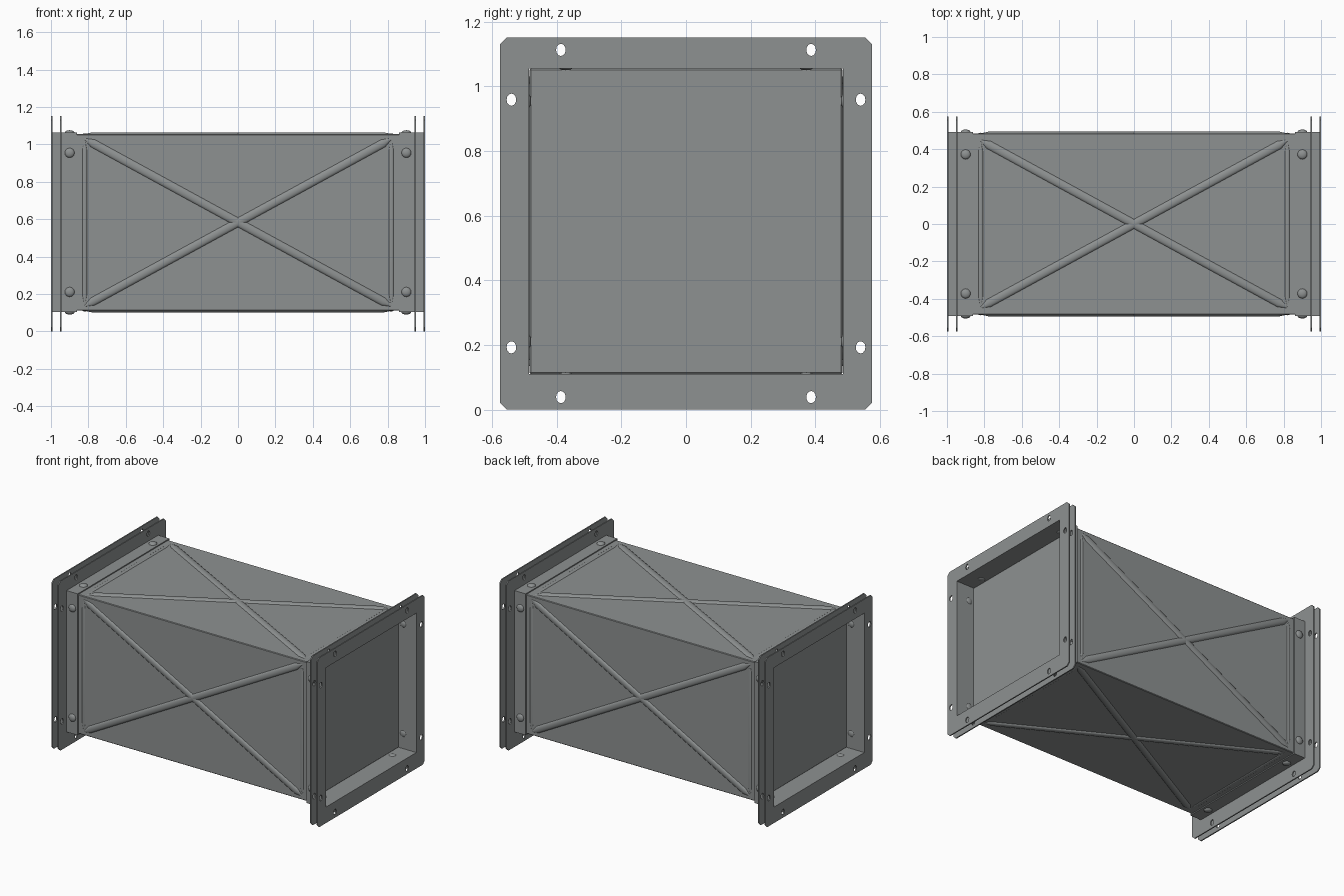
import bpy, bmesh, math
from mathutils import Matrix, Vector

if "Cube" in bpy.data.objects:
    bpy.data.objects.remove(bpy.data.objects["Cube"])

metal = bpy.data.materials.new("galvanised_grey")
metal.diffuse_color = (0.27, 0.285, 0.285, 1)
metal.use_nodes = True
metal.node_tree.nodes["Principled BSDF"].inputs["Base Color"].default_value = metal.diffuse_color

HY, HZ = 0.484, 0.472      # duct half width and half height
CZ = 0.583                 # duct axis height


def finish(name, bm):
    bmesh.ops.recalc_face_normals(bm, faces=bm.faces)
    me = bpy.data.meshes.new(name)
    bm.to_mesh(me)
    bm.free()
    me.materials.append(metal)
    ob = bpy.data.objects.new(name, me)
    bpy.context.collection.objects.link(ob)
    bpy.context.view_layer.objects.active = ob
    ob.select_set(True)
    bpy.ops.object.shade_smooth_by_angle(angle=math.radians(35))
    ob.select_set(False)
    return ob


def side_matrix(k):
    """Panel frame: u along the duct, v across it, h outwards."""
    dist = HY if k % 2 == 0 else HZ
    front = Matrix(((1, 0, 0), (0, 0, -1), (0, 1, 0))).to_4x4()
    return (Matrix.Translation((0, 0, CZ)) @ Matrix.Rotation(k * math.pi / 2, 4, 'X')
            @ front @ Matrix.Translation((0, 0, dist)))


def ridge(bm, a, b, width, height, m):
    """Rounded pressed ridge with tapered ends."""
    a, b = Vector(a), Vector(b)
    d = (b - a).normalized()
    n = Vector((-d.y, d.x))
    length = (b - a).length
    rings = []
    for t, s in ((0, 0.15), (0.05, 1), (length - 0.05, 1), (length, 0.15)):
        ring = []
        for i in range(7):
            ang = math.pi * i / 6
            p = a + d * t + n * (math.cos(ang) * width * s)
            ring.append(bm.verts.new(m @ Vector((p.x, p.y, math.sin(ang) * height * s - 0.001))))
        rings.append(ring)
    for r, q in zip(rings, rings[1:]):
        for i in range(6):
            bm.faces.new((r[i], r[i + 1], q[i + 1], q[i]))
    bm.faces.new(rings[0])
    bm.faces.new(rings[-1])


# Closed duct body
bm = bmesh.new()
bmesh.ops.create_cube(bm, size=1, matrix=Matrix.Translation((0, 0, CZ))
                      @ Matrix.Diagonal((1.74, 2 * HY, 2 * HZ, 1)))
bmesh.ops.bevel(bm, geom=bm.edges[:], offset=0.004, segments=1, affect='EDGES')
finish("duct_body", bm)

# Cross stiffeners and end beads on the four sides
for k, side in enumerate(("front", "bottom", "back", "top")):
    m = side_matrix(k)
    bm = bmesh.new()
    ridge(bm, (-0.82, -0.447), (0.82, 0.447), 0.023, 0.011, m)
    ridge(bm, (-0.82, 0.447), (0.82, -0.447), 0.023, 0.011, m)
    for s in (-1, 1):
        ridge(bm, (0.82 * s, -0.44), (0.82 * s, 0.44), 0.012, 0.005, m)
    finish(side + "_stiffeners", bm)

    # Domed rivets on the collars
    bm = bmesh.new()
    for u in (-0.9, 0.9):
        for v in (-0.372, 0.372):
            bmesh.ops.create_uvsphere(bm, u_segments=16, v_segments=8, radius=0.026,
                                      matrix=m @ Matrix.Translation((u, v, 0.008))
                                      @ Matrix.Diagonal((1, 1, 0.5, 1)))
    finish(side + "_rivets", bm)

# Collar sleeves around each end
for s, end in ((-1, "left"), (1, "right")):
    bm = bmesh.new()
    rings = []
    for x, g in ((0.86, 0.001), (0.86, 0.008), (1.0, 0.008), (1.0, 0.001)):
        rings.append([bm.verts.new((s * x, cy * (HY + g), CZ + cz * (HZ + g)))
                      for cy, cz in ((-1, -1), (1, -1), (1, 1), (-1, 1))])
    for j in range(4):
        r, q = rings[j], rings[(j + 1) % 4]
        for i in range(4):
            bm.faces.new((r[i], r[(i + 1) % 4], q[(i + 1) % 4], q[i]))
    finish(end + "_collar", bm)


def flange(name, x):
    """Thin square plate with clipped corners, a square opening and bolt holes."""
    bm = bmesh.new()

    def loop(pts):
        vs = [bm.verts.new((x - 0.004, y, z)) for y, z in pts]
        for i in range(len(vs)):
            bm.edges.new((vs[i], vs[(i + 1) % len(vs)]))

    o, c, mid = 0.575, 0.02, 0.576
    loop([(y, mid + z) for y, z in ((-o + c, -o), (o - c, -o), (o, -o + c), (o, o - c),
                                    (o - c, o), (-o + c, o), (-o, o - c), (-o, -o + c))])
    loop([(y * (HY + 0.002), CZ + z * (HZ + 0.002))
          for y, z in ((-1, -1), (1, -1), (1, 1), (-1, 1))])
    holes = [(a * 0.387, mid + b * 0.537) for a in (-1, 1) for b in (-1, 1)]
    holes += [(a * 0.54, mid + b * 0.383) for a in (-1, 1) for b in (-1, 1)]
    for hy, hz in holes:
        loop([(hy + 0.015 * math.cos(i * math.pi / 6), hz + 0.019 * math.sin(i * math.pi / 6))
              for i in range(12)])
    bmesh.ops.triangle_fill(bm, edges=bm.edges[:], use_beauty=True, normal=(1, 0, 0))
    ext = bmesh.ops.extrude_face_region(bm, geom=bm.faces[:], use_keep_orig=True)
    bmesh.ops.translate(bm, vec=(0.008, 0, 0),
                        verts=[g for g in ext["geom"] if isinstance(g, bmesh.types.BMVert)])
    finish(name, bm)


# Paired flange plates at each end
for s, end in ((-1, "left"), (1, "right")):
    flange(end + "_outer_flange", s * 0.996)
    flange(end + "_inner_flange", s * 0.948)
